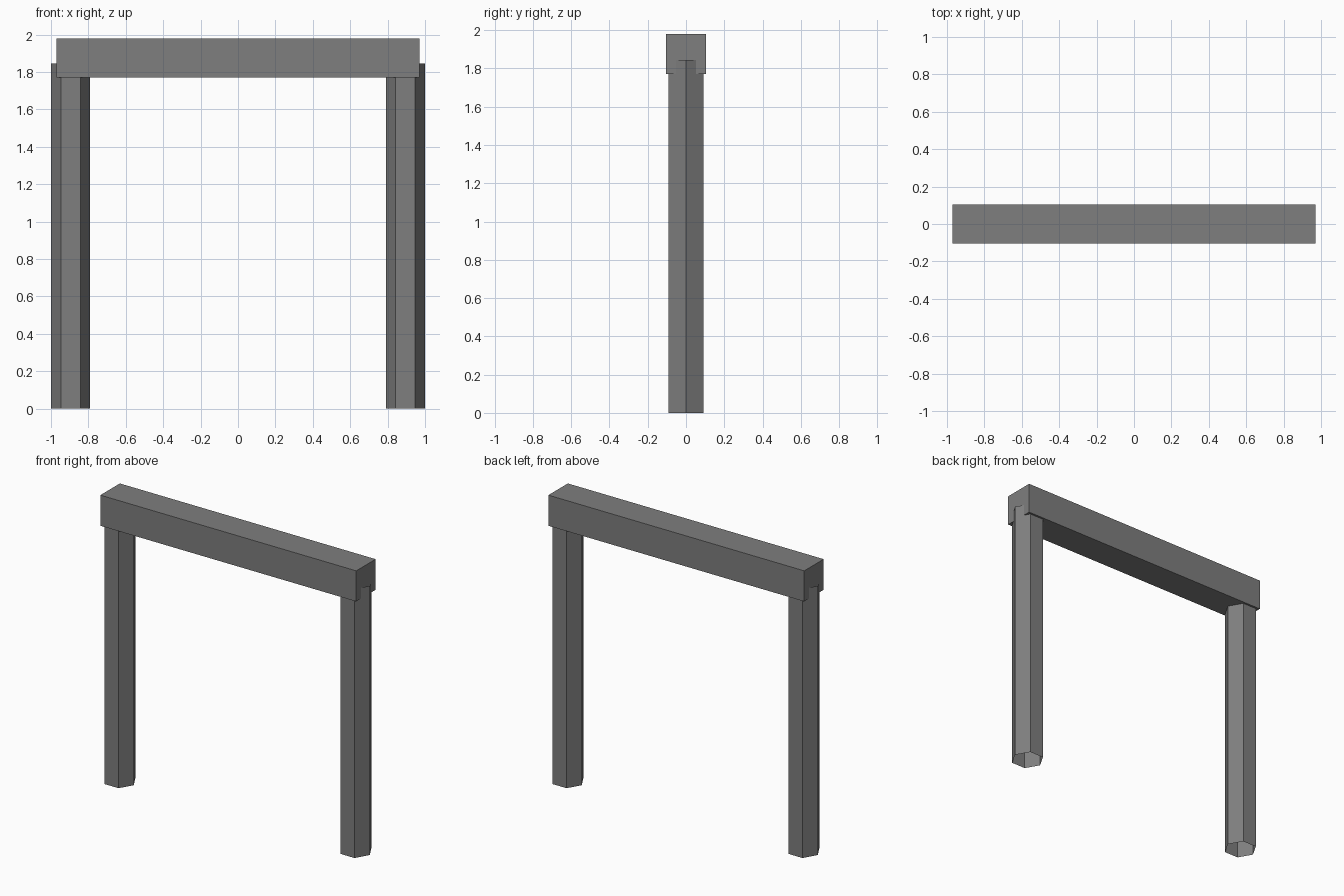
import bpy

cube = bpy.data.objects.get("Cube")
if cube:
    bpy.data.objects.remove(cube, do_unlink=True)

# One plain grey for the whole frame
grey = bpy.data.materials.new("plain_grey")
grey.use_nodes = True
colour = (0.21, 0.21, 0.21, 1.0)
grey.diffuse_color = colour
grey.node_tree.nodes["Principled BSDF"].inputs["Base Color"].default_value = colour

# Overhead beam
BEAM_LENGTH, BEAM_WIDTH = 1.94, 0.21
BEAM_BOTTOM, BEAM_TOP = 1.77, 1.98
bpy.ops.mesh.primitive_cube_add(size=1, location=(0, 0, (BEAM_BOTTOM + BEAM_TOP) / 2))
beam = bpy.context.object
beam.name = "top_beam"
beam.dimensions = (BEAM_LENGTH, BEAM_WIDTH, BEAM_TOP - BEAM_BOTTOM)
bpy.ops.object.transform_apply(location=False, rotation=False, scale=True)
beam.data.materials.append(grey)

# Open six-sided posts, corners pointing along x, sunk into the beam
POST_RADIUS, POST_HEIGHT = 0.105, 1.845
for name, side in (("left_post", 1), ("right_post", -1)):
    bpy.ops.mesh.primitive_cylinder_add(
        vertices=6, radius=POST_RADIUS, depth=POST_HEIGHT, end_fill_type='NOTHING',
        location=(side * (1 - POST_RADIUS), 0, POST_HEIGHT / 2))
    post = bpy.context.object
    post.name = name
    post.rotation_euler.z = 0.5 * 3.14159265
    bpy.ops.object.transform_apply(location=False, rotation=True, scale=False)
    post.data.materials.append(grey)
